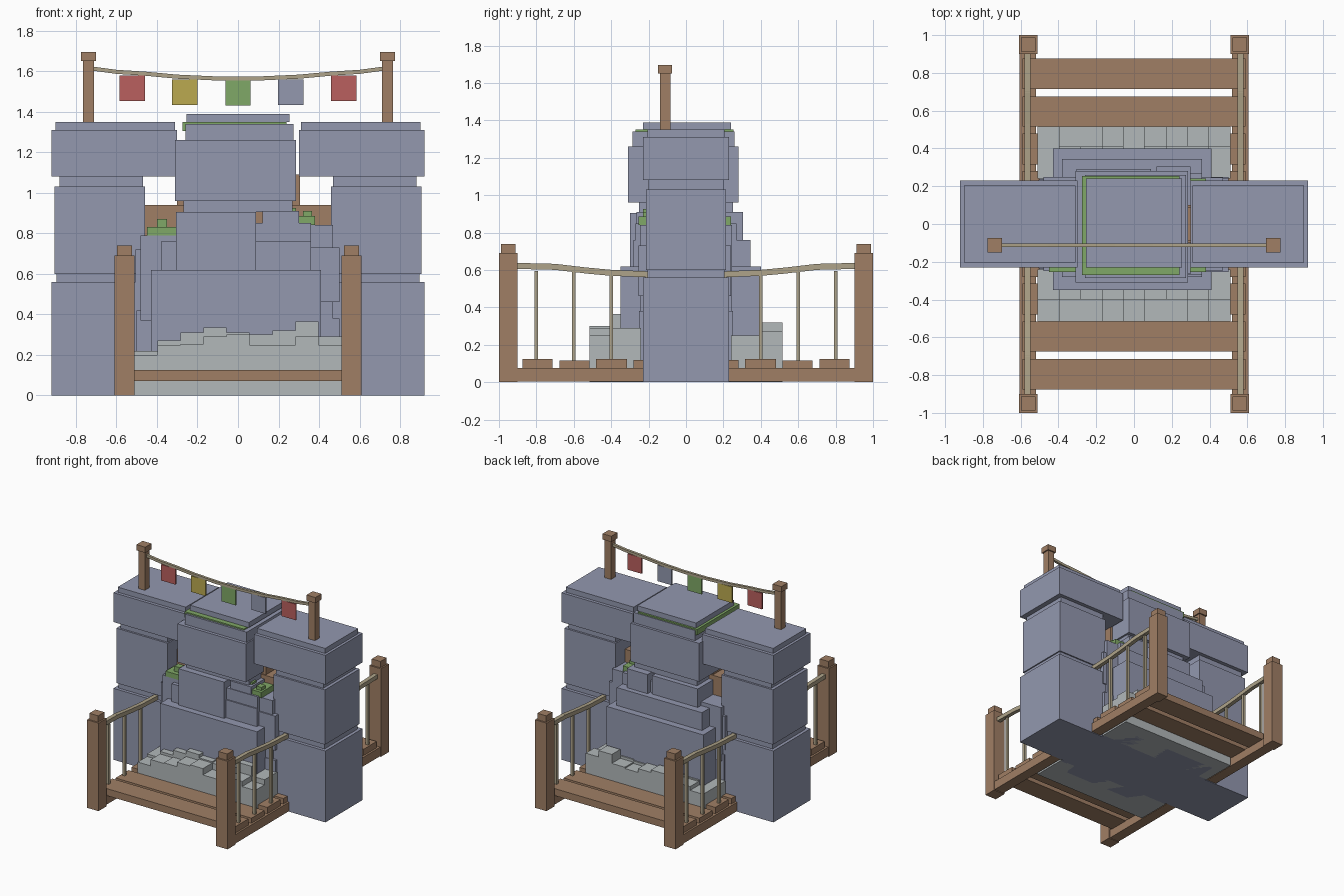
import bpy
import bmesh
from mathutils import Vector, Matrix

if "Cube" in bpy.data.objects:
    bpy.data.objects.remove(bpy.data.objects["Cube"], do_unlink=True)


def material(name, rgb):
    linear = [(c / 255 / 12.92) if c < 11 else ((c / 255 + 0.055) / 1.055) ** 2.4 for c in rgb]
    m = bpy.data.materials.new(name)
    m.use_nodes = True
    m.diffuse_color = (*linear, 1)
    m.node_tree.nodes["Principled BSDF"].inputs["Base Color"].default_value = (*linear, 1)
    return m


stone = material("blue grey stone", (147, 152, 175))
rubble_grey = material("light grey rubble", (178, 184, 186))
wood = material("brown wood", (160, 127, 101))
rope_tan = material("tan rope", (175, 164, 138))
moss = material("moss green", (128, 168, 103))
red = material("red cloth", (186, 96, 94))
yellow = material("yellow cloth", (187, 170, 80))


def boxes(name, mat, spans):
    """One object made of boxes given as (x0, x1, y0, y1, z0, z1)."""
    bm = bmesh.new()
    for x0, x1, y0, y1, z0, z1 in spans:
        centre = Vector((x0 + x1, y0 + y1, z0 + z1)) / 2
        size = (abs(x1 - x0), abs(y1 - y0), abs(z1 - z0), 1)
        bmesh.ops.create_cube(bm, size=1, matrix=Matrix.Translation(centre) @ Matrix.Diagonal(size))
    return finish(name, mat, bm)


def finish(name, mat, bm):
    mesh = bpy.data.meshes.new(name)
    bm.to_mesh(mesh)
    bm.free()
    mesh.materials.append(mat)
    ob = bpy.data.objects.new(name, mesh)
    bpy.context.collection.objects.link(ob)
    return ob


def beam(name, mat, points, thick):
    """Chain of straight square bars through the points."""
    bm = bmesh.new()
    for a, b in zip(points, points[1:]):
        a, b = Vector(a), Vector(b)
        d = b - a
        turn = d.to_track_quat('X', 'Z').to_matrix().to_4x4()
        size = Matrix.Diagonal((d.length + thick * 0.3, thick, thick, 1))
        bmesh.ops.create_cube(bm, size=1, matrix=Matrix.Translation((a + b) / 2) @ turn @ size)
    return finish(name, mat, bm)


def post(name, x, y, z0, z1, half, cap_half, cap_z):
    boxes(name, wood, [(x - half, x + half, y - half, y + half, z0, z1),
                       (x - cap_half, x + cap_half, y - cap_half, y + cap_half, z1, cap_z)])


# Stone pillars: base, middle and overhanging top blocks with recessed joints
for side, s in (("left", 1), ("right", -1)):
    layers = [(.46, .92, .23, 0, .56), (.47, .895, .205, .56, .60),
              (.46, .905, .215, .60, 1.03), (.47, .88, .20, 1.03, 1.08),
              (.30, .92, .23, 1.08, 1.31), (.31, .90, .205, 1.31, 1.35)]
    boxes(side + "_pillar", stone,
          [(s * a, s * b, -d, d, z0, z1) for a, b, d, z0, z1 in layers])

# Stepped stone blocks filling the arch
boxes("stacked_rocks", stone, [
    (-.43, .41, -.35, .40, 0, .62),
    (-.38, .36, -.28, .345, .62, .76),
    (-.305, .09, -.30, .29, .62, .905),
    (.09, .36, -.27, .27, .62, .85),
    (.12, .30, -.265, .305, .76, .91),
    (-.27, .27, -.25, .25, .905, .96),
])
boxes("side_rocks", stone, [
    (-.48, -.30, -.25, .25, .37, .79),
    (-.50, -.35, -.24, .24, 0, .42),
    (-.505, -.35, -.235, .235, .46, .72),
    (.30, .47, -.245, .245, 0, .84),
    (.36, .50, -.255, .24, .46, .73),
    (.36, .50, -.25, .25, 0, .38),
])

# Keystone with its moss band and capstone
boxes("keystone", stone, [(-.31, .285, -.31, .28, .96, 1.26),
                          (-.26, .275, -.285, .26, 1.26, 1.34)])
boxes("keystone_moss", moss, [(-.275, .24, -.27, .255, 1.305, 1.35)])
boxes("capstone", stone, [(-.255, .255, -.23, .24, 1.35, 1.39)])

# Wooden core seen through the gaps
boxes("wooden_core", wood, [(-.47, .47, -.10, .10, .02, .94),
                            (-.30, .305, -.09, .09, .94, 1.09)])

# Moss tufts on the ledges
boxes("right_moss", moss, [(-.45, -.30, -.255, -.10, .79, .83),
                           (-.40, -.35, -.22, -.17, .83, .87)])
boxes("left_moss", moss, [(.28, .38, -.255, .24, .84, .885),
                          (.32, .365, -.23, -.18, .885, .91),
                          (.235, .285, -.23, -.18, .90, .925),
                          (.32, .365, .13, .18, .885, .91)])

# Rubble rows in front of and behind the arch
outer = [.20, .25, .255, .29, .30, .25, .25, .29, .25]
inner = [.22, .27, .31, .335, .31, .30, .32, .365, .29]
outer_back = [.22, .25, .25, .29, .27, .24, .25, .32, .27]
inner_back = [.22, .26, .27, .28, .27, .26, .27, .27, .25]
step = 1.02 / len(outer)


def rubble_row(heights, y0, y1):
    return [(-.51 + i * step, -.51 + (i + 1) * step, y0, y1, 0, h) for i, h in enumerate(heights)]


boxes("front_rubble", rubble_grey, rubble_row(outer, -.515, -.40) + rubble_row(inner, -.40, -.24))
boxes("back_rubble", rubble_grey,
      rubble_row(outer_back, .41, .515) + rubble_row(inner_back, .24, .41))

# Deck beams, planks, corner posts, balusters and sagging handrails
for side, s in (("left", 1), ("right", -1)):
    boxes(side + "_deck_beam", wood, [(s * .52, s * .605, -.92, .92, .005, .075)])
    for end, e in (("front", -1), ("back", 1)):
        tag = side + "_" + end
        post(tag + "_post", s * .56, e * .95, 0, .69, .05, .038, .74)
        boxes(tag + "_balusters", rope_tan,
              [(s * .565 - .01, s * .565 + .01, e * y - .01, e * y + .01, .07, .595)
               for y in (.4, .6, .8)])
        rail = [(.91, .622), (.70, .617), (.53, .597), (.40, .585), (.21, .577)]
        beam(tag + "_handrail", rope_tan, [(s * .565, e * y, z) for y, z in rail], .032)
for end, e in (("front", -1), ("back", 1)):
    planks = [(.715, .875, .125), (.515, .675, .115), (.315, .48, .125), (.13, .28, .118)]
    boxes(end + "_planks", wood,
          [(-.59, .59, e * a, e * b, .07, z) for a, b, z in planks])

# Bunting posts, rope and flags
BY = -.112
for side, s in (("left", 1), ("right", -1)):
    post(side + "_bunting_post", s * .738, BY, 1.34, 1.65, .028, .038, 1.695)
half_rope = [(.72, 1.613), (.60, 1.597), (.46, 1.588), (.30, 1.573), (.10, 1.564)]
rope = [(-x, BY, z) for x, z in half_rope] + [(x, BY, z) for x, z in reversed(half_rope)]
beam("bunting_rope", rope_tan, rope, .02)
flags = [("first", -.522, 1.578, red), ("second", -.263, 1.558, yellow), ("third", 0, 1.555, moss),
         ("fourth", .26, 1.558, stone), ("fifth", .522, 1.578, red)]
for name, x, top, mat in flags:
    boxes(name + "_flag", mat, [(x - .062, x + .062, BY - .006, BY + .006, top - .125, top)])
